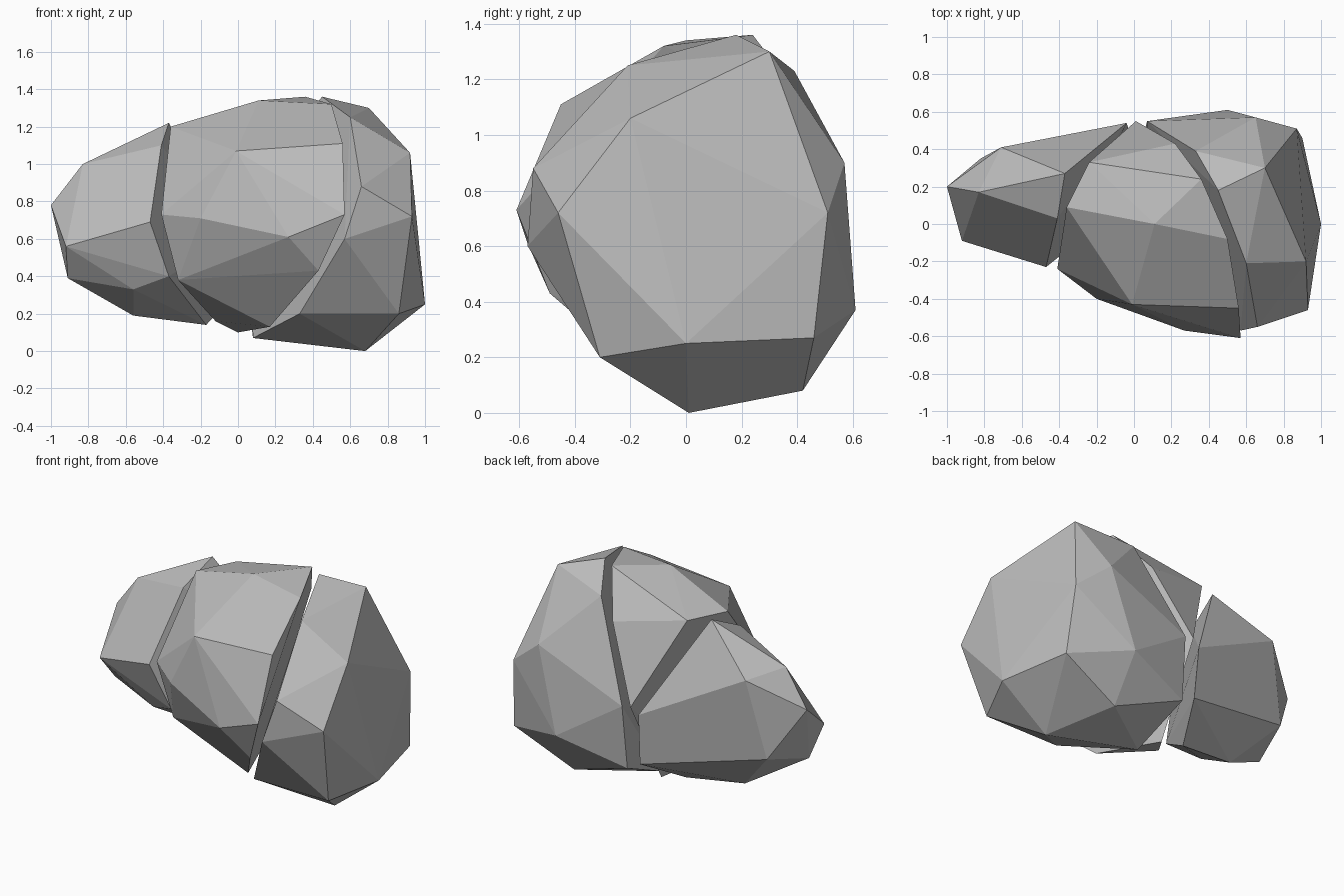
import bpy
import bmesh
import math

# Remove the default cube only
default_cube = bpy.data.objects.get("Cube")
if default_cube:
    bpy.data.objects.remove(default_cube, do_unlink=True)


def make_material(name, color):
    """Plain flat colour for viewport and render."""
    material = bpy.data.materials.new(name)
    material.use_nodes = True
    material.diffuse_color = color
    shader = material.node_tree.nodes.get("Principled BSDF")
    shader.inputs["Base Color"].default_value = color
    shader.inputs["Roughness"].default_value = 0.9
    return material


def make_shard(name, corners, material):
    """Wrap a faceted convex stone around its corner points."""
    bm = bmesh.new()
    for corner in corners:
        bm.verts.new(corner)
    hull = bmesh.ops.convex_hull(bm, input=bm.verts[:], use_existing_faces=False)
    # Drop any point that fell inside the stone
    inside = {v for v in hull["geom_interior"] if isinstance(v, bmesh.types.BMVert)}
    bmesh.ops.delete(bm, geom=list(inside), context="VERTS")
    # Merge nearly coplanar triangles, mainly on the split faces
    bmesh.ops.dissolve_limit(bm, angle_limit=math.radians(2),
                             verts=bm.verts[:], edges=bm.edges[:])
    bmesh.ops.recalc_face_normals(bm, faces=bm.faces[:])

    mesh = bpy.data.meshes.new(name)
    bm.to_mesh(mesh)
    bm.free()
    mesh.materials.append(material)
    shard = bpy.data.objects.new(name, mesh)
    bpy.context.collection.objects.link(shard)
    return shard


stone_grey = make_material("stone_grey", (0.5, 0.5, 0.5, 1))

# Large end piece: outer rind, then the rim of its split face
left_rind = [
    (.93, -.46, .72), (.86, -.31, .2), (.68, .01, 0), (1, 0, .25),
    (.9, .46, .27), (.87, .51, .72), (.7, .3, 1.3), (.92, -.2, 1.06),
    (.5, .42, .08), (.5, .61, .37), (.65, .57, .9),
]
left_split = [
    (.33, .39, 1.23), (.45, .18, 1.36), (.6, -.21, 1.25), (.66, -.55, .88),
    (.57, -.57, .6), (.33, -.31, .2), (.08, .13, .07), (.06, .51, .24),
    (.07, .55, .65),
]

# Middle wedge: outer rind, then the rims beside each neighbour
middle_rind = [
    (-.2, -.4, .71), (.27, -.57, .61), (-.01, -.43, 1.07), (.11, 0, 1.34),
]
middle_left_split = [
    (.57, -.61, .73), (.56, -.45, 1.11), (.5, -.08, 1.32), (.36, .24, 1.36),
    (.22, .43, 1.11), (.43, -.49, .43), (.17, -.14, .13),
]
middle_right_split = [
    (-.41, -.24, .73), (-.36, .09, 1.2), (-.24, .33, 1.2), (.01, .55, .66),
    (0, .25, .1), (-.12, .08, .16), (-.32, -.2, .38),
]

# Small end piece: outer rind, then the rim of its split face
right_rind = [
    (-1, .2, .78), (-.92, -.09, .56), (-.83, .17, 1), (-.71, .41, .97),
    (-.82, .35, .47), (-.91, .05, .39), (-.56, .2, .19), (-.56, -.06, .33),
]
right_split = [
    (-.04, .54, .62), (-.37, .27, 1.22), (-.41, .03, 1.1), (-.47, -.23, .69),
    (-.17, .24, .14), (-.03, .51, .29), (-.37, -.15, .4),
]

# Assemble the split boulder
make_shard("boulder_left_shard", left_rind + left_split, stone_grey)
make_shard("boulder_middle_shard",
           middle_rind + middle_left_split + middle_right_split, stone_grey)
make_shard("boulder_right_shard", right_rind + right_split, stone_grey)
